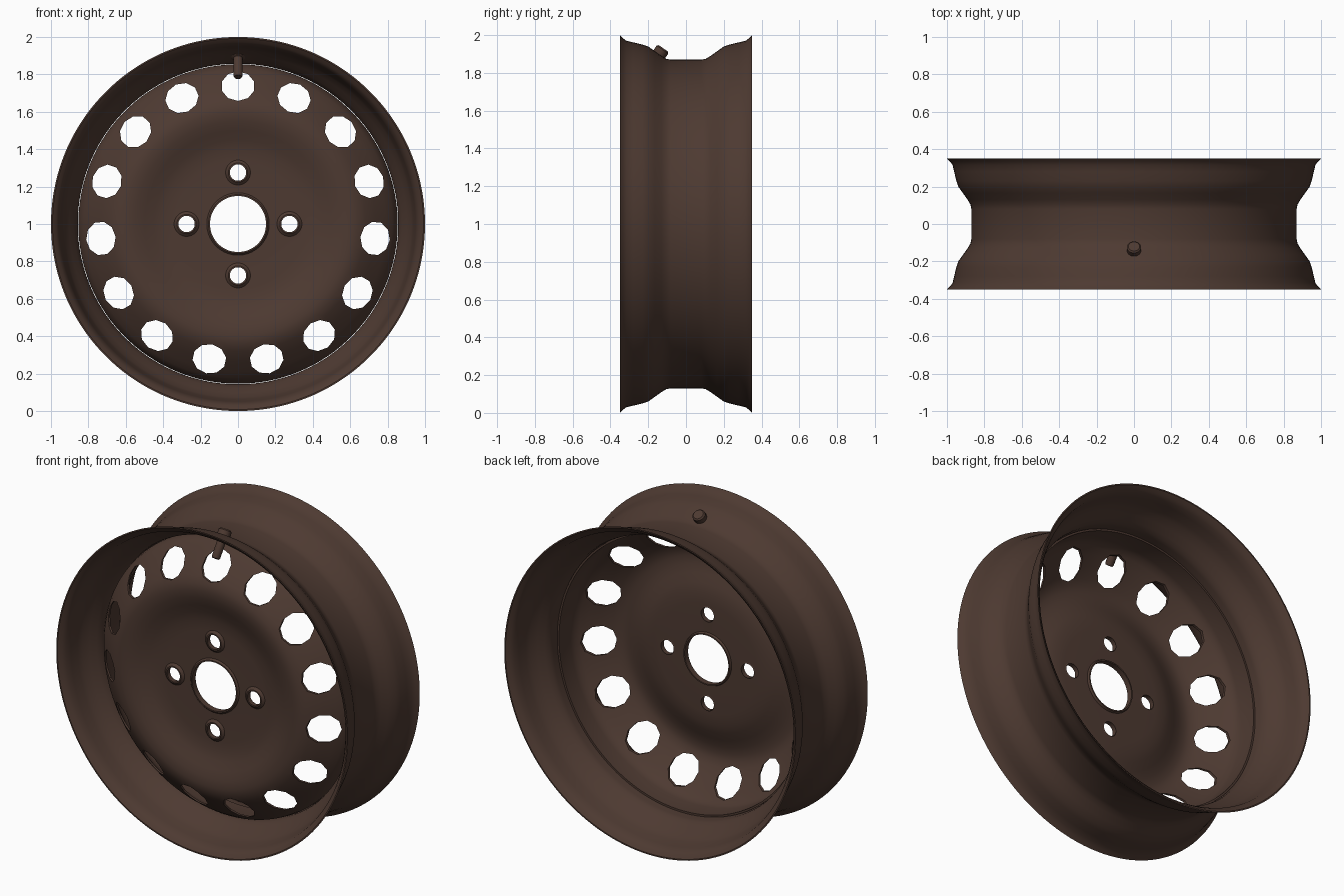
import bpy, bmesh, math
from mathutils import Matrix, Vector

if "Cube" in bpy.data.objects:
    bpy.data.objects.remove(bpy.data.objects["Cube"])

steel = bpy.data.materials.new("dark brown steel")
steel.diffuse_color = (0.075, 0.042, 0.031, 1)
steel.use_nodes = True
steel.node_tree.nodes["Principled BSDF"].inputs["Base Color"].default_value = steel.diffuse_color
HUB = Matrix.Translation((0, 0, 1))


def revolve(bm, profile, seg, mat):
    """Spin a closed (radius, y) loop about the y axis, then place it."""
    rings = []
    for i in range(seg):
        a = 2 * math.pi * (i + 0.5) / seg
        rings.append([bm.verts.new(mat @ Vector((r * math.cos(a), y, r * math.sin(a))))
                      for r, y in profile])
    n = len(profile)
    for i in range(seg):
        p, q = rings[i], rings[(i + 1) % seg]
        for j in range(n):
            k = (j + 1) % n
            if profile[j][0] < 1e-5 and profile[k][0] < 1e-5:
                continue
            bm.faces.new((p[j], p[k], q[k], q[j]))


def finish(bm, name):
    bmesh.ops.remove_doubles(bm, verts=bm.verts, dist=1e-5)
    bmesh.ops.dissolve_degenerate(bm, edges=bm.edges, dist=1e-6)
    bmesh.ops.recalc_face_normals(bm, faces=bm.faces)
    me = bpy.data.meshes.new(name)
    bm.to_mesh(me)
    bm.free()
    me.materials.append(steel)
    ob = bpy.data.objects.new(name, me)
    bpy.context.collection.objects.link(ob)
    return ob


def smooth(ob, deg=35):
    bpy.ops.object.select_all(action='DESELECT')
    ob.select_set(True)
    bpy.context.view_layer.objects.active = ob
    bpy.ops.object.shade_smooth_by_angle(angle=math.radians(deg))


def sheet(front, t):
    """Close an open profile into a sheet of thickness t along its normals."""
    back = []
    for i, (r, y) in enumerate(front):
        a, b = front[max(i - 1, 0)], front[min(i + 1, len(front) - 1)]
        d = Vector((b[0] - a[0], b[1] - a[1])).normalized()
        back.append((r - d.y * t, y + d.x * t))
    return front + back[::-1]


# rim barrel: symmetric outer profile with a drop centre
half = [(1.0, 0.35), (0.985, 0.335), (0.97, 0.315), (0.962, 0.28), (0.95, 0.23),
        (0.94, 0.20), (0.915, 0.165), (0.89, 0.13), (0.875, 0.105), (0.87, 0.08)]
outer = [(r, -y) for r, y in half] + half[::-1]
inner = [(r - 0.013, y) for r, y in outer]
inner[0], inner[-1] = (0.992, -0.35), (0.992, 0.35)
bm = bmesh.new()
revolve(bm, outer + inner[::-1], 128, HUB)
smooth(finish(bm, "rim"))

# pressed disc: recessed hub, forward ridge, sloping vent band, rear flange
disc_profile = [(0.10, -0.225), (0.34, -0.225), (0.40, -0.229), (0.45, -0.242),
                (0.50, -0.262), (0.55, -0.279), (0.60, -0.286), (0.64, -0.28),
                (0.68, -0.26), (0.735, -0.217), (0.79, -0.168), (0.825, -0.135),
                (0.846, -0.105), (0.854, -0.07), (0.854, 0.04)]
bm = bmesh.new()
revolve(bm, sheet(disc_profile, 0.012), 120, HUB)
disc = finish(bm, "disc")

# cutters for fifteen vents, four bolt holes and the centre bore
plug = [(0, -0.45), (1, -0.45), (1, 0.0), (0, 0.0)]


def hole(bm, seg, angle, dist, rx, rz):
    revolve(bm, plug, seg, HUB @ Matrix.Rotation(angle, 4, 'Y')
            @ Matrix.Translation((0, 0, dist)) @ Matrix.Diagonal((rx, 1, rz, 1)))


bm = bmesh.new()
for i in range(15):
    hole(bm, 10, i * 2 * math.pi / 15, 0.737, 0.091, 0.079)
for i in range(4):
    hole(bm, 16, i * math.pi / 2, 0.275, 0.046, 0.046)
hole(bm, 32, 0, 0, 0.153, 0.153)
cutter = finish(bm, "hole_cutter")
cutter.hide_render = True
mod = disc.modifiers.new("holes", 'BOOLEAN')
mod.operation = 'DIFFERENCE'
mod.solver = 'EXACT'
mod.object = cutter
dg = bpy.context.evaluated_depsgraph_get()
cut_mesh = bpy.data.meshes.new_from_object(disc.evaluated_get(dg))
disc.modifiers.clear()
disc.data = cut_mesh
bpy.data.objects.remove(cutter)
smooth(disc)

# pressed collars round the bolt holes and a lip on the bore
bm = bmesh.new()
for i in range(4):
    m = HUB @ Matrix.Rotation(i * math.pi / 2, 4, 'Y') @ Matrix.Translation((0, 0, 0.275))
    revolve(bm, [(0.068, -0.224), (0.052, -0.238), (0.044, -0.238), (0.044, -0.21)], 24, m)
smooth(finish(bm, "bolt_collars"))
bm = bmesh.new()
revolve(bm, [(0.168, -0.224), (0.158, -0.235), (0.15, -0.235), (0.15, -0.2),
             (0.158, -0.2)], 48, HUB)
smooth(finish(bm, "bore_lip"))

# valve: cap outside the rim, stem pointing in and forward (h runs along the stem)
axis = Vector((0, -0.57, -0.82)).normalized()
valve = (Matrix.Translation((0, -0.12, 1.93))
         @ Vector((0, 1, 0)).rotation_difference(axis).to_matrix().to_4x4())
bm = bmesh.new()
revolve(bm, [(0, 0), (0.03, 0), (0.038, 0.008), (0.038, 0.05), (0.025, 0.055),
             (0.025, 0.165), (0.02, 0.175), (0, 0.175)], 16, valve)
smooth(finish(bm, "valve"))
